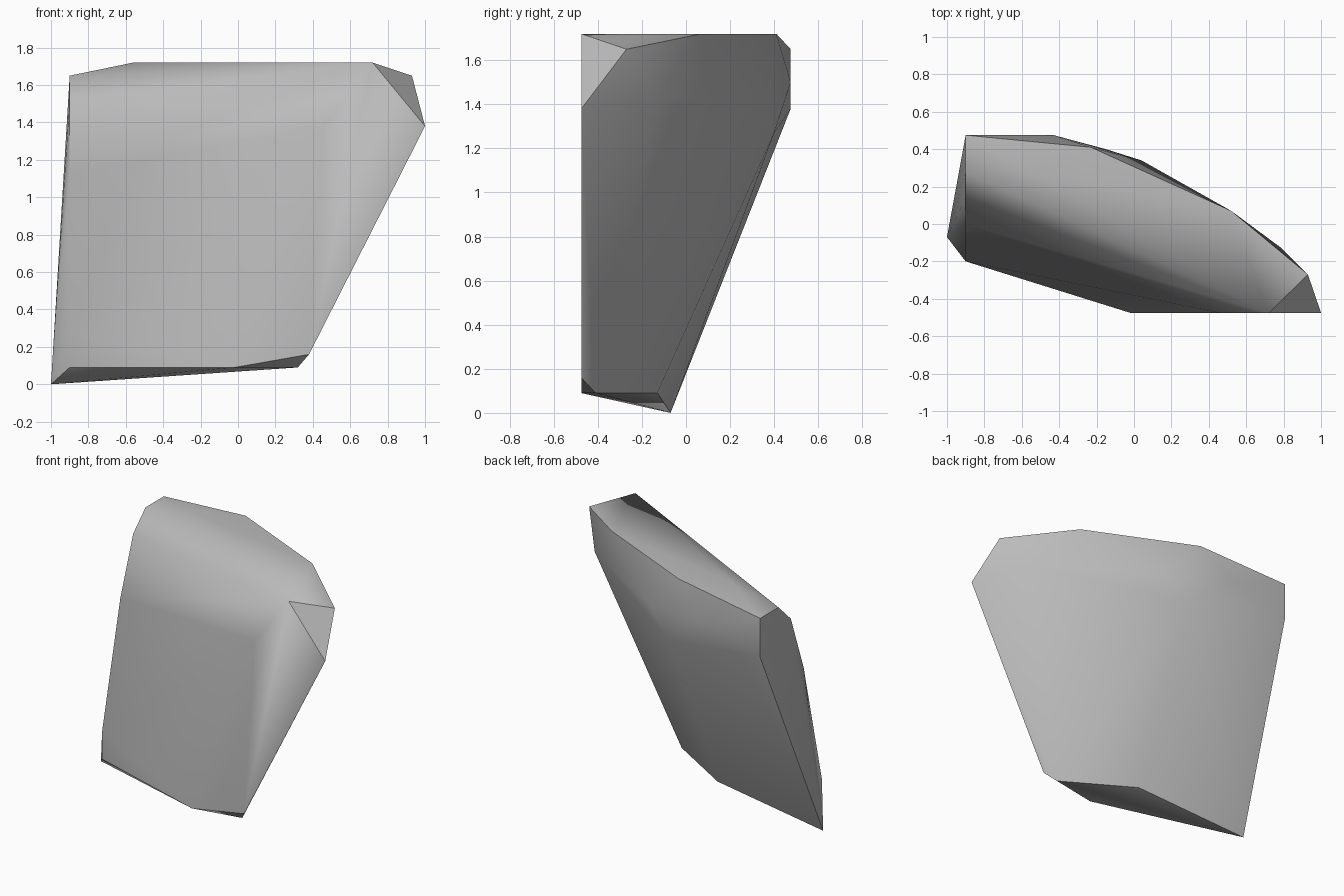
import bpy
import bmesh
import math

cube = bpy.data.objects.get("Cube")
if cube:
    bpy.data.objects.remove(cube, do_unlink=True)


def make_material(name, value):
    mat = bpy.data.materials.new(name)
    mat.use_nodes = True
    colour = (value, value, value, 1)
    mat.diffuse_color = colour
    shader = mat.node_tree.nodes["Principled BSDF"]
    shader.inputs["Base Color"].default_value = colour
    shader.inputs["Roughness"].default_value = 0.9
    return mat


def make_hull(name, points, material, sharp_degrees):
    """Wrap the corner points in a tight convex shell, creased at steep edges."""
    bm = bmesh.new()
    for point in points:
        bm.verts.new(point)
    hull = bmesh.ops.convex_hull(bm, input=bm.verts[:])
    unused = set(hull["geom_interior"]) | set(hull["geom_unused"])
    loose = [v for v in unused if isinstance(v, bmesh.types.BMVert)]
    bmesh.ops.delete(bm, geom=loose, context="VERTS")
    bmesh.ops.recalc_face_normals(bm, faces=bm.faces[:])
    mesh = bpy.data.meshes.new(name)
    bm.to_mesh(mesh)
    bm.free()
    obj = bpy.data.objects.new(name, mesh)
    bpy.context.collection.objects.link(obj)
    mesh.materials.append(material)
    bpy.ops.object.select_all(action="DESELECT")
    obj.select_set(True)
    bpy.context.view_layer.objects.active = obj
    bpy.ops.object.shade_smooth_by_angle(angle=math.radians(sharp_degrees))
    return obj


FRONT, BACK, SIDE = -0.475, 0.475, -0.9
TOP, SHOULDER, BASE = 1.72, 1.65, 0.09

# Flat cut on the right side: a (y, z) profile
side_profile = [(-0.2, BASE), (-0.2, 0.28), (0, 1.13), (0.14, 1.52),
                (0.275, SHOULDER), (BACK, SHOULDER), (BACK, 1.38)]
corners = [(SIDE, y, z) for y, z in side_profile]

# Level top: an (x, y) outline
top_outline = [(-0.56, 0.275), (-0.23, 0.41), (0.52, 0.07), (0.72, FRONT)]
corners += [(x, y, TOP) for x, y in top_outline]

# Flat front: an (x, z) outline
front_outline = [(-0.02, BASE), (0.38, 0.16), (1, 1.38), (0.46, 1.38)]
corners += [(x, FRONT, z) for x, z in front_outline]

# Curved back rim below the top edge
corners += [(-0.43, BACK, 1.5), (-0.15, 0.4, 1.27), (0.04, 0.34, 1.44),
            (0.79, -0.13, 1.43), (0.93, -0.27, SHOULDER)]

# Sloping underside, with the lowest tip at one end
corners += [(-1, -0.07, 0), (-0.15, -0.13, BASE), (0.32, -0.41, BASE)]

stone = make_material("stone grey", 0.5)
make_hull("rock", corners, stone, 44)
